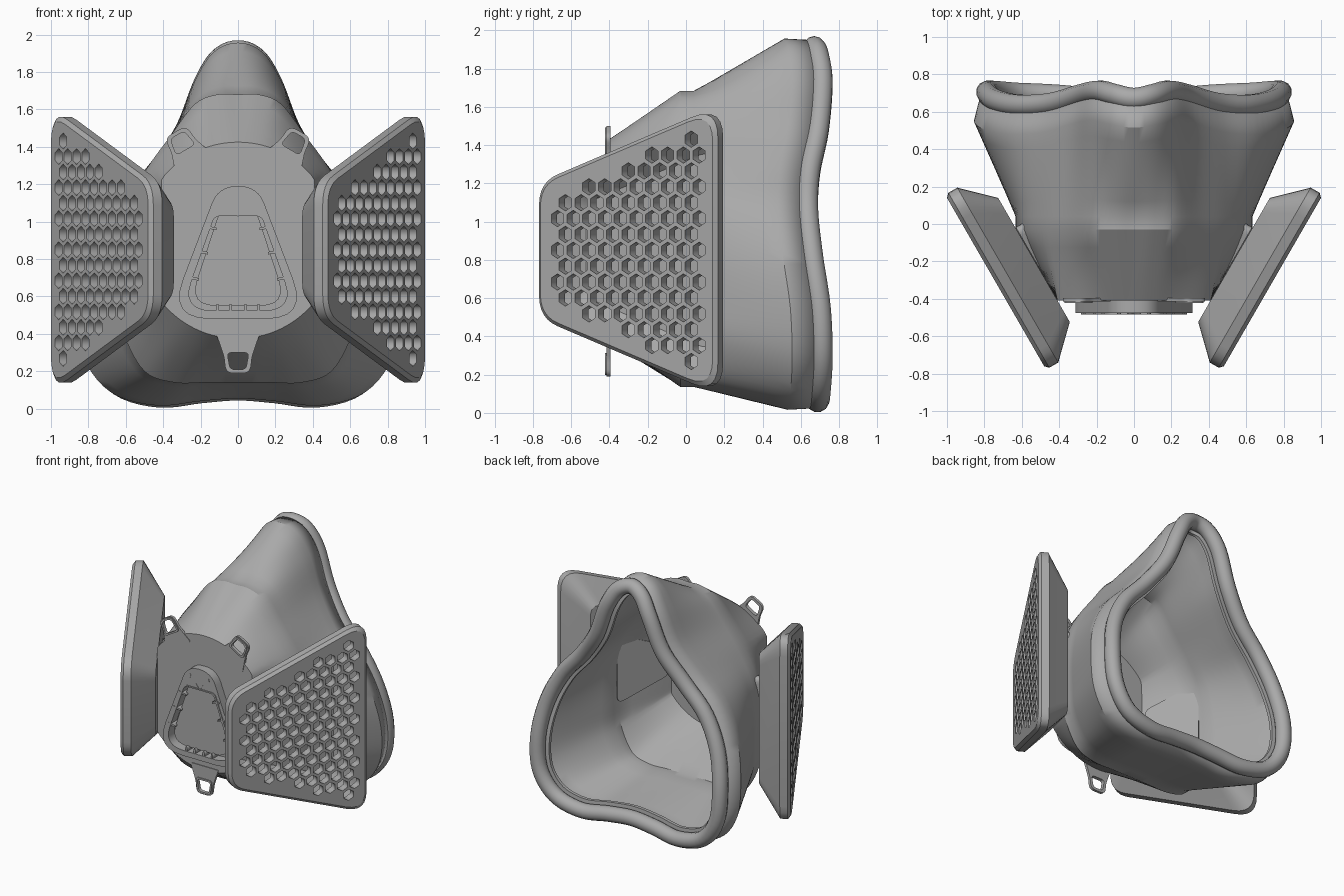
import bpy, bmesh, math
from mathutils import Vector, Matrix

if "Cube" in bpy.data.objects:
    bpy.data.objects.remove(bpy.data.objects["Cube"])

grey = bpy.data.materials.new("plain_grey")
grey.use_nodes = True
grey.diffuse_color = (0.4, 0.4, 0.4, 1)
grey.node_tree.nodes["Principled BSDF"].inputs["Base Color"].default_value = (0.4, 0.4, 0.4, 1)


def add_mesh(name, mesh, smooth=True):
    obj = bpy.data.objects.new(name, mesh)
    bpy.context.collection.objects.link(obj)
    mesh.materials.clear()
    mesh.materials.append(grey)
    if smooth:
        bpy.ops.object.select_all(action="DESELECT")
        obj.select_set(True)
        bpy.context.view_layer.objects.active = obj
        bpy.ops.object.shade_smooth_by_angle(angle=math.radians(32))
    return obj


def loft(name, rings, cap_first=False, cap_last=False):
    """Skin a list of equal closed rings."""
    bm = bmesh.new()
    rows = [[bm.verts.new(p) for p in ring] for ring in rings]
    n = len(rows[0])
    for a, b in zip(rows, rows[1:]):
        for i in range(n):
            bm.faces.new((a[i], a[(i + 1) % n], b[(i + 1) % n], b[i]))
    if cap_first:
        bm.faces.new(rows[0])
    if cap_last:
        bm.faces.new(rows[-1])
    bmesh.ops.recalc_face_normals(bm, faces=bm.faces)
    mesh = bpy.data.meshes.new(name)
    bm.to_mesh(mesh)
    bm.free()
    return add_mesh(name, mesh)


def blend(a, b, steps):
    """Rings from a up to, but not including, b."""
    return [[p.lerp(q, s / steps) for p, q in zip(a, b)] for s in range(steps)]


def curve_mesh(name, loops, matrix=Matrix(), flat=True, extrude=0.0, bevel=0.0):
    """Closed poly curves to a mesh: a flat plate with holes, or a tube."""
    cu = bpy.data.curves.new(name, "CURVE")
    cu.dimensions = "2D" if flat else "3D"
    cu.fill_mode = "BOTH" if flat else "FULL"
    cu.extrude, cu.bevel_depth, cu.bevel_resolution = extrude, bevel, 4
    for loop in loops:
        sp = cu.splines.new("POLY")
        sp.points.add(len(loop) - 1)
        for pt, co in zip(sp.points, loop):
            pt.co = (*co, 0, 1) if flat else (*co, 1)
        sp.use_cyclic_u = True
    tmp = bpy.data.objects.new(name + "_path", cu)
    bpy.context.collection.objects.link(tmp)
    deps = bpy.context.evaluated_depsgraph_get()
    mesh = bpy.data.meshes.new_from_object(tmp.evaluated_get(deps))
    bpy.data.objects.remove(tmp)
    mesh.transform(matrix)
    return add_mesh(name, mesh, smooth=not flat)


def plate(name, loops, low, high, frame):
    """Flat plate between two heights above a frame."""
    lift = Matrix.Translation((0, 0, (low + high) / 2))
    return curve_mesh(name, loops, frame @ lift, extrude=(high - low) / 2)


def rounded(corners, steps=6):
    """Polygon from (x, y, cut) corners, each rounded by its cut length."""
    out = []
    for i, (x, y, cut) in enumerate(corners):
        p = Vector((x, y))
        a = p + (Vector(corners[i - 1][:2]) - p).normalized() * cut
        b = p + (Vector(corners[(i + 1) % len(corners)][:2]) - p).normalized() * cut
        for s in range(steps + 1):
            t = s / steps
            out.append(tuple(a * (1 - t) ** 2 + p * 2 * t * (1 - t) + b * t * t))
    return out


def mirrored(right_half):
    """Symmetric outline from its +x corners."""
    return rounded(right_half + [(-x, y, c) for x, y, c in reversed(right_half)])


def closed_spline(half, sub=5):
    """Catmull-Rom loop through (x, y, z) half points mirrored in x."""
    pts = [Vector(p) for p in half]
    pts += [Vector((-p.x, p.y, p.z)) for p in reversed(pts[1:-1])]
    n, out = len(pts), []
    for i in range(n):
        a, b, c, d = (pts[(i + k) % n] for k in (-1, 0, 1, 2))
        for s in range(sub):
            t = s / sub
            out.append(0.5 * (2 * b + (c - a) * t + (2 * a - 5 * b + 4 * c - d) * t * t
                              + (3 * b - a - 3 * c + d) * t ** 3))
    return out


def grow(ring, amount, dy):
    """Offset a clockwise ring outward in x/z and shift it in y."""
    out = []
    for i, p in enumerate(ring):
        t = ring[(i + 1) % len(ring)] - ring[i - 1]
        n = Vector((-t.z, 0, t.x)).normalized()
        out.append(p + n * amount + Vector((0, dy, 0)))
    return out


# face seal and the mask body lofted forward from it
seal_path = closed_spline([
    (0, .67, 1.912), (.1, .69, 1.87), (.185, .71, 1.73), (.285, .69, 1.48), (.44, .645, 1.26),
    (.615, .635, 1.06), (.735, .66, .82), (.785, .7, .55), (.762, .71, .3), (.635, .7, .125),
    (.42, .69, .062), (.2, .67, .085), (0, .66, .1)])
middle = closed_spline([(x, -.03, z) for x, z in (
    (0, 1.68), (.11, 1.68), (.23, 1.63), (.36, 1.46), (.49, 1.28), (.595, 1.08), (.63, .85),
    (.63, .6), (.61, .4), (.5, .2), (.34, .14), (.17, .14), (0, .14))])
hub = Vector((0, -.41, .9))
front = []
for p in middle:
    d = Vector((p.x, 0, p.z - hub.z)).normalized() * .525
    front.append(hub + Vector((max(-.41, min(.41, d.x)), 0, d.z)))
neck = [p + Vector((0, .07, 0)) for p in middle]
flare = [Vector((p.x * 1.03, p.y, p.z)) for p in grow(seal_path, .045, -.155)]
body = loft("mask_body", blend(front, middle, 4) + [middle] + blend(neck, flare, 6)
            + [flare, grow(seal_path, .038, -.03)], cap_first=True)
shell = body.modifiers.new("shell", "SOLIDIFY")
shell.thickness, shell.offset = .04, -1
curve_mesh("face_seal", [seal_path], flat=False, bevel=.058)
loft("seal_inner_lip", [grow(seal_path, -.03, -.03), grow(seal_path, -.075, -.035),
                        grow(seal_path, -.075, -.06), grow(seal_path, .005, -.1)])


# side filters: casing, perforated cover and inner flange
def filter_outline(inset, cut):
    h0, h1 = ((.755 - .37 * t - 1.07 * inset) for t in (inset, 1.08 - inset))
    return rounded([(inset, -h0, cut), (1.08 - inset, -h1, cut * .7),
                    (1.08 - inset, h1, cut * .7), (inset, h0, cut)])


hexes = []
for row in range(-7, 8):
    z = row * .083
    for i in range(12):
        t = (.15 if row % 2 else .1025) + i * .095
        if t < .97 and abs(z) < .78 - .39 * t - .123:
            hexes.append([(t + .043 * math.sin(k * math.pi / 3), z + .043 * math.cos(k * math.pi / 3))
                          for k in range(6)])

slant = Matrix(((.5, 0, -.866, -1.01), (-.866, 0, -.5, .157), (0, 1, 0, .85), (0, 0, 0, 1)))
for side, flip in (("right", Matrix()), ("left", Matrix.Scale(-1, 4, (1, 0, 0)))):
    frame = flip @ slant
    rings = [[frame @ Vector((*p, -depth)) for p in filter_outline(inset, cut)]
             for depth, inset, cut in ((0, .02, .16), (.02, 0, .17), (.075, 0, .17), (.237, .157, .1))]
    loft(side + "_filter_casing", rings, cap_last=True)
    parts = [plate(side + "_filter_cover", [filter_outline(.02, .16)] + hexes, -.06, 0, frame),
             plate(side + "_filter_flange", [filter_outline(.34, .06)], -.295, -.24, frame)]
    if side == "left":
        for part in parts:
            part.data.flip_normals()

# exhaust valve on the front disc
face = Matrix(((1, 0, 0, 0), (0, 0, -1, -.41), (0, 1, 0, 0), (0, 0, 0, 1)))
outer = mirrored([(.375, .48, .23), (.105, 1.19, .1)])
opening = mirrored([(.305, .525, .17), (.125, 1.03, .03)])
plate("valve_rim", [outer, opening], -.01, .067, face)
plate("valve_panel", [mirrored([(.265, .55, .15), (.105, 1.035, .02)])], -.01, .045, face)
lip = mirrored([(.335, .505, .195), (.135, 1.04, .03)])
plate("valve_lip", [lip, opening], .067, .073, face)

# small bridges across the valve gap
for x in (-.11, -.04, .04, .11):
    plate("valve_bridge", [[(x - .008, .517), (x + .008, .517), (x + .008, .557), (x - .008, .557)]],
          0, .071, face)
for s in (-1, 1):
    for z in (.7, .84, .97):
        x = s * (.3 - (z - .525) * .35)
        plate("valve_bridge", [[(x - .03, z - .01 - s * .006), (x + .03, z - .01 + s * .006),
                                (x + .03, z + .004 + s * .006), (x - .03, z + .004 - s * .006)]],
              0, .071, face)
    # fine marks above the panel
    plate("valve_mark", [[(s * .07, 1.13), (s * .08, 1.14), (s * .09, 1.11), (s * .08, 1.1)]], .067, .07, face)
    plate("valve_notch", [[(0, 1.025), (0, 1.038), (s * .028, 1.075), (s * .034, 1.07)]], .067, .07, face)

# strap loops: one below, two above
tab = mirrored([(.065, -.71, .04), (.075, -.62, .02), (.12, -.49, .01)])
hole = mirrored([(.042, -.69, .025), (.058, -.6, .025)])
collar = mirrored([(.055, -.703, .03), (.072, -.587, .03)])
for name, angle, reach in (("lower", 0, 0), ("upper_right", -150, .04), ("upper_left", 150, .04)):
    turn = (face @ Matrix.Translation((0, hub.z, 0)) @ Matrix.Rotation(math.radians(angle), 4, "Z")
            @ Matrix.Translation((0, reach, 0)))
    plate(name + "_strap_tab", [tab, hole], -.015, .005, turn)
    plate(name + "_strap_collar", [collar, hole], .005, .013, turn)
